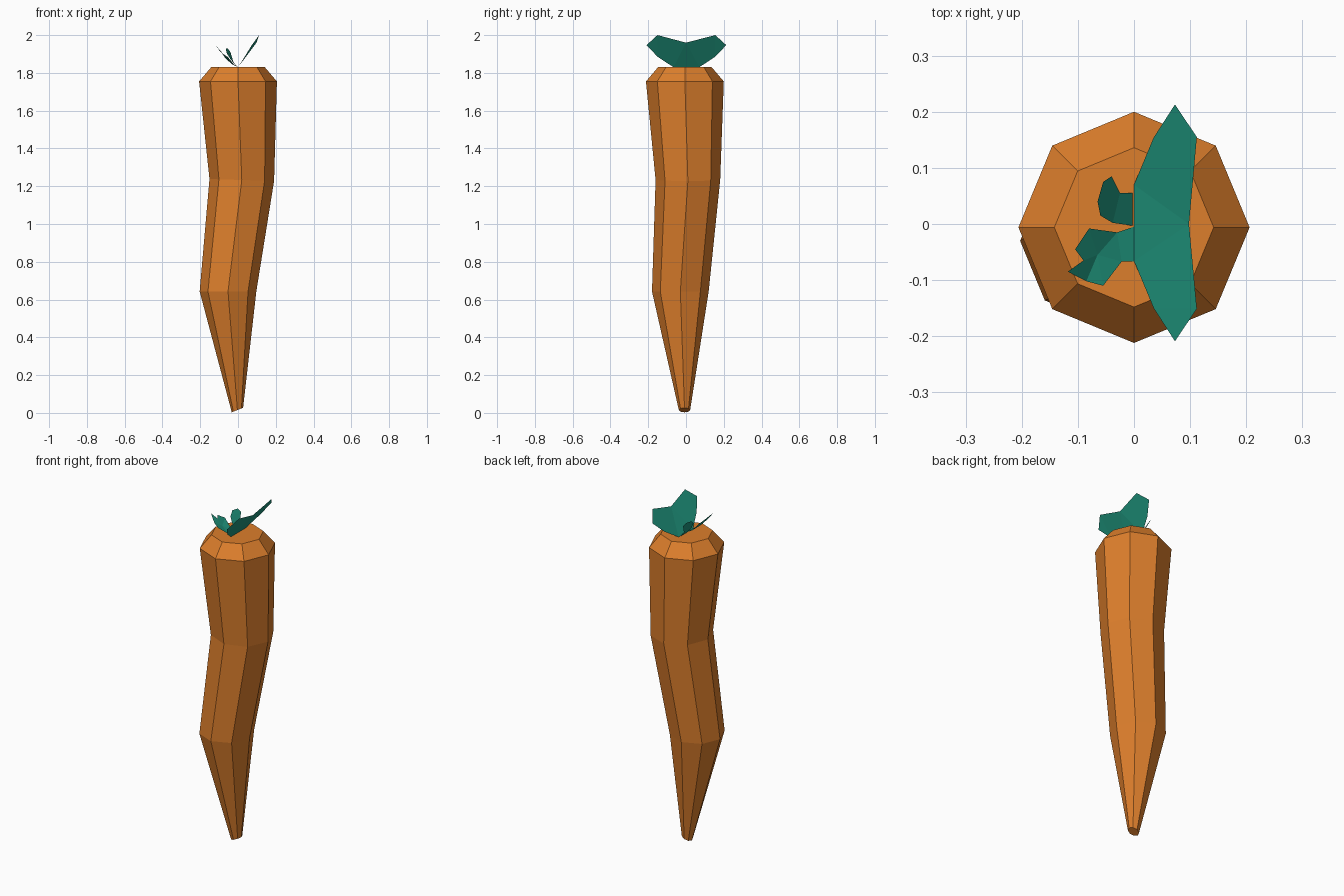
import bpy, math


def material(name, color):
    m = bpy.data.materials.new(name)
    m.diffuse_color = color
    return m


def make(name, verts, faces, mat):
    me = bpy.data.meshes.new(name)
    me.from_pydata(verts, [], faces)
    me.materials.append(mat)
    ob = bpy.data.objects.new(name, me)
    bpy.context.collection.objects.link(ob)
    return ob


orange = material("orange", (0.72, 0.21, 0.025, 1))
green = material("green", (0.015, 0.32, 0.22, 1))

# Root: crooked stack of eight-sided rings (centre x, y, z, radius, tilt in x)
N = 8
rings = [(-0.003, -0.008, 0.015, 0.03, 0.4),
         (-0.053, -0.03, 0.643, 0.15, 0.0),
         (0.02, 0.01, 1.233, 0.171, -0.03),
         (0, -0.006, 1.755, 0.206, 0),
         (0, -0.006, 1.83, 0.142, 0)]
verts = []
for cx, cy, cz, r, tilt in rings:
    for i in range(N):
        a = 2 * math.pi * i / N
        dx = r * math.cos(a)
        verts.append((cx + dx, cy + r * math.sin(a), max(0, cz + tilt * dx)))
faces = [list(range(N))[::-1], [N * (len(rings) - 1) + i for i in range(N)]]
for k in range(len(rings) - 1):
    for i in range(N):
        j = (i + 1) % N
        faces.append([k * N + i, k * N + j, (k + 1) * N + j, (k + 1) * N + i])
make("carrot_root", verts, faces, orange)

# Large leaf: bow-tie blade, mirrored about y = 0.012 through its notch
half = [(0.0, 0.06, 1.83), (0.035, 0.144, 1.885), (0.073, 0.203, 1.947), (0.112, 0.145, 2.0)]
mid = (0.098, 0.0, 1.96)
lv = [(x, s * y + 0.010 * (s > 0) - 0.006 * (s < 0) + 0.0, z)
      for s in (1, -1) for x, y, z in half] + [mid]
make("large_leaf", lv,
     [(1, 2, 3), (0, 1, 3, 8), (0, 8, 4), (5, 7, 6), (4, 8, 7, 5)], green)

# Front left leaf: folded blade with a notched tip
make("front_leaf",
     [(0, -0.005, 1.83), (0, -0.067, 1.83), (-0.022, -0.067, 1.845), (-0.03, -0.015, 1.845),
      (-0.08, -0.008, 1.90), (-0.105, -0.045, 1.925), (-0.09, -0.065, 1.915),
      (-0.118, -0.085, 1.945), (-0.085, -0.102, 1.905), (-0.055, -0.11, 1.885),
      (-0.065, -0.055, 1.875)],
     [(0, 3, 2, 1), (3, 10, 2), (3, 4, 10), (4, 5, 6, 10), (6, 7, 8, 10), (8, 9, 10), (9, 2, 10)],
     green)

# Back left leaf: small upright blade
make("back_leaf",
     [(-0.003, -0.003, 1.83), (-0.003, 0.055, 1.83), (-0.025, 0.055, 1.86), (-0.04, 0.085, 1.91),
      (-0.055, 0.075, 1.93), (-0.065, 0.04, 1.93), (-0.06, 0.015, 1.905), (-0.038, 0.002, 1.87)],
     [(0, 1, 2, 7), (2, 3, 6, 7), (3, 4, 5, 6)], green)
